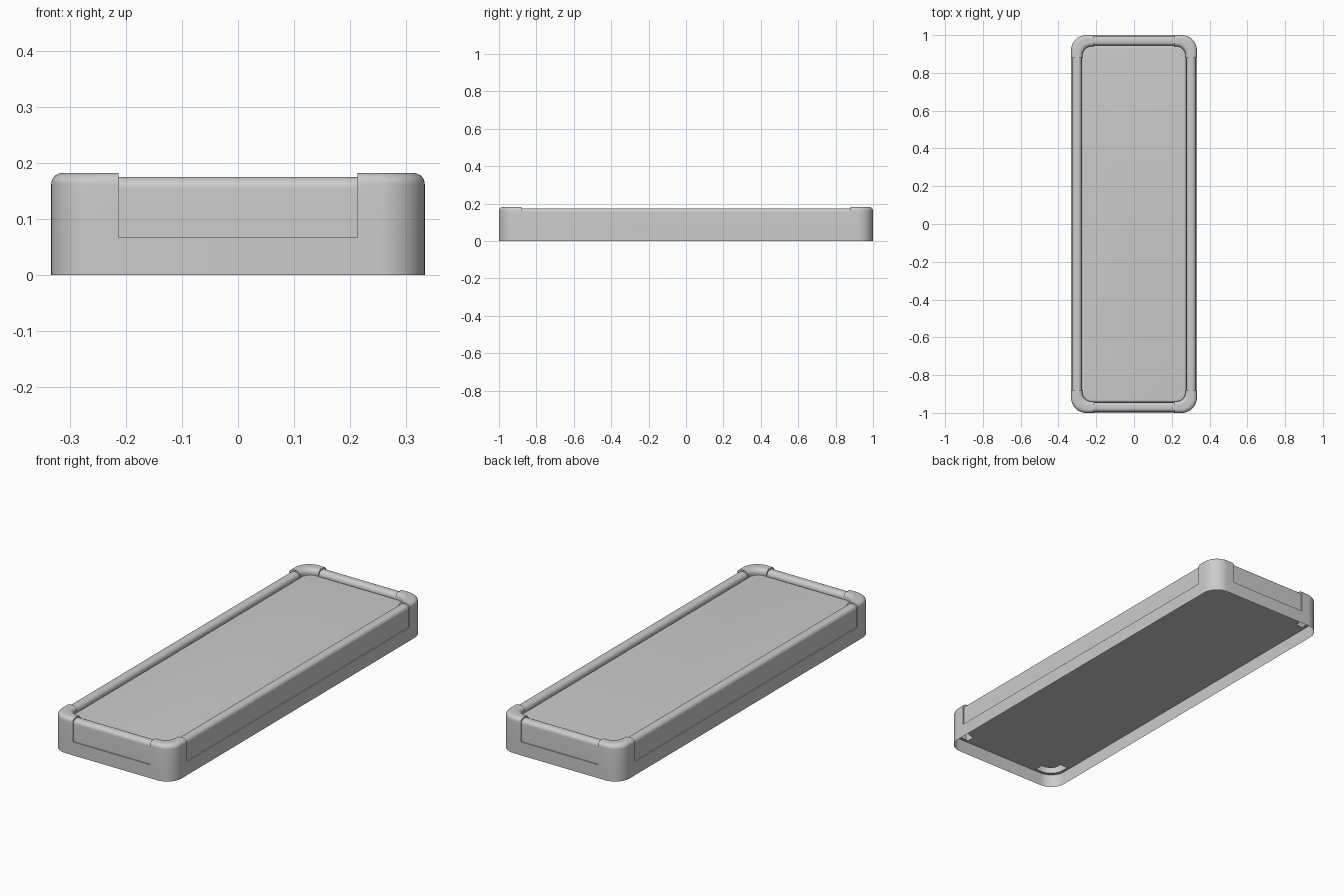
import bpy, bmesh, math

if "Cube" in bpy.data.objects:
    bpy.data.objects.remove(bpy.data.objects["Cube"])

HW, HL, R = 0.333, 1.0, 0.08      # half width, half length, corner radius
CX, CY = 0.213, 0.88              # where the corner caps end


def finish(name, bm):
    bmesh.ops.remove_doubles(bm, verts=bm.verts, dist=1e-5)
    bmesh.ops.recalc_face_normals(bm, faces=bm.faces)
    me = bpy.data.meshes.new(name)
    bm.to_mesh(me)
    bm.free()
    ob = bpy.data.objects.new(name, me)
    bpy.context.collection.objects.link(ob)
    bpy.ops.object.select_all(action='DESELECT')
    ob.select_set(True)
    bpy.context.view_layer.objects.active = ob
    bpy.ops.object.shade_smooth_by_angle(angle=math.radians(35))
    return ob


def arc(cx, cy, r, a0, a1, n=8):
    return [(cx + r * math.cos(math.radians(a0 + (a1 - a0) * i / n)),
             cy + r * math.sin(math.radians(a0 + (a1 - a0) * i / n))) for i in range(n + 1)]


def corner_arc(d, n=12):
    r = R - 0.5 * d
    return arc(HW - d - r, HL - d - r, r, 0, 90, n)


def ring_path(d):
    q = corner_arc(d)
    return (q + [(-x, y) for x, y in reversed(q)] + [(-x, -y) for x, y in q]
            + [(x, -y) for x, y in reversed(q)])


def sweep(bm, path, profile, sx=1, sy=1, loop=False, closed_profile=False):
    """Carry an (inset, height) profile along path(inset)."""
    rows = [[bm.verts.new((x * sx, y * sy, z)) for x, y in path(d)] for d, z in profile]
    n = len(rows[0])
    pairs = list(zip(rows, rows[1:]))
    if closed_profile:
        pairs.append((rows[-1], rows[0]))
    for a, b in pairs:
        for i in range(n if loop else n - 1):
            j = (i + 1) % n
            bm.faces.new((a[i], a[j], b[j], b[i]))
    if not loop:
        bm.faces.new([r[0] for r in rows])
        bm.faces.new([r[-1] for r in rows])
    return rows


def rounded_top(d0, d1, z0, top, r):
    return ([(d0, z0)] + arc(d0 + r, top - r, r, 180, 90)
            + arc(d1 - r, top - r, r, 90, 0) + [(d1, z0)])


# lower skirt, open underneath, with a narrow ledge under the rails
bm = bmesh.new()
sweep(bm, ring_path, [(0, 0), (0, 0.067), (0.014, 0.067)], loop=True)
finish("base_skirt", bm)

# four raised corner caps
bm = bmesh.new()
corner = lambda d: [(HW - d, CY)] + corner_arc(d) + [(CX, HL - d)]
for sx in (1, -1):
    for sy in (1, -1):
        sweep(bm, corner, rounded_top(0, 0.06, 0.067, 0.182, 0.02), sx, sy)
finish("corner_caps", bm)

# rails between the caps
bm = bmesh.new()
for s in (1, -1):
    sweep(bm, lambda d: [(HW - d, -CY), (HW - d, CY)],
          rounded_top(0.006, 0.056, 0.067, 0.175, 0.02), sx=s, closed_profile=True)
finish("side_rails", bm)
bm = bmesh.new()
for s in (1, -1):
    sweep(bm, lambda d: [(-CX, HL - d), (CX, HL - d)],
          rounded_top(0.005, 0.056, 0.067, 0.175, 0.02), sy=s, closed_profile=True)
finish("end_rails", bm)

# inner panel with softened top edge, its underside level with the rails
bm = bmesh.new()
edge = [(0.056, 0.067), (0.056, 0.143)] + arc(0.068, 0.143, 0.012, 180, 90, 6)
rows = sweep(bm, ring_path, edge, loop=True)
bm.faces.new(rows[0])
bm.faces.new(rows[-1])
finish("inner_panel", bm)
